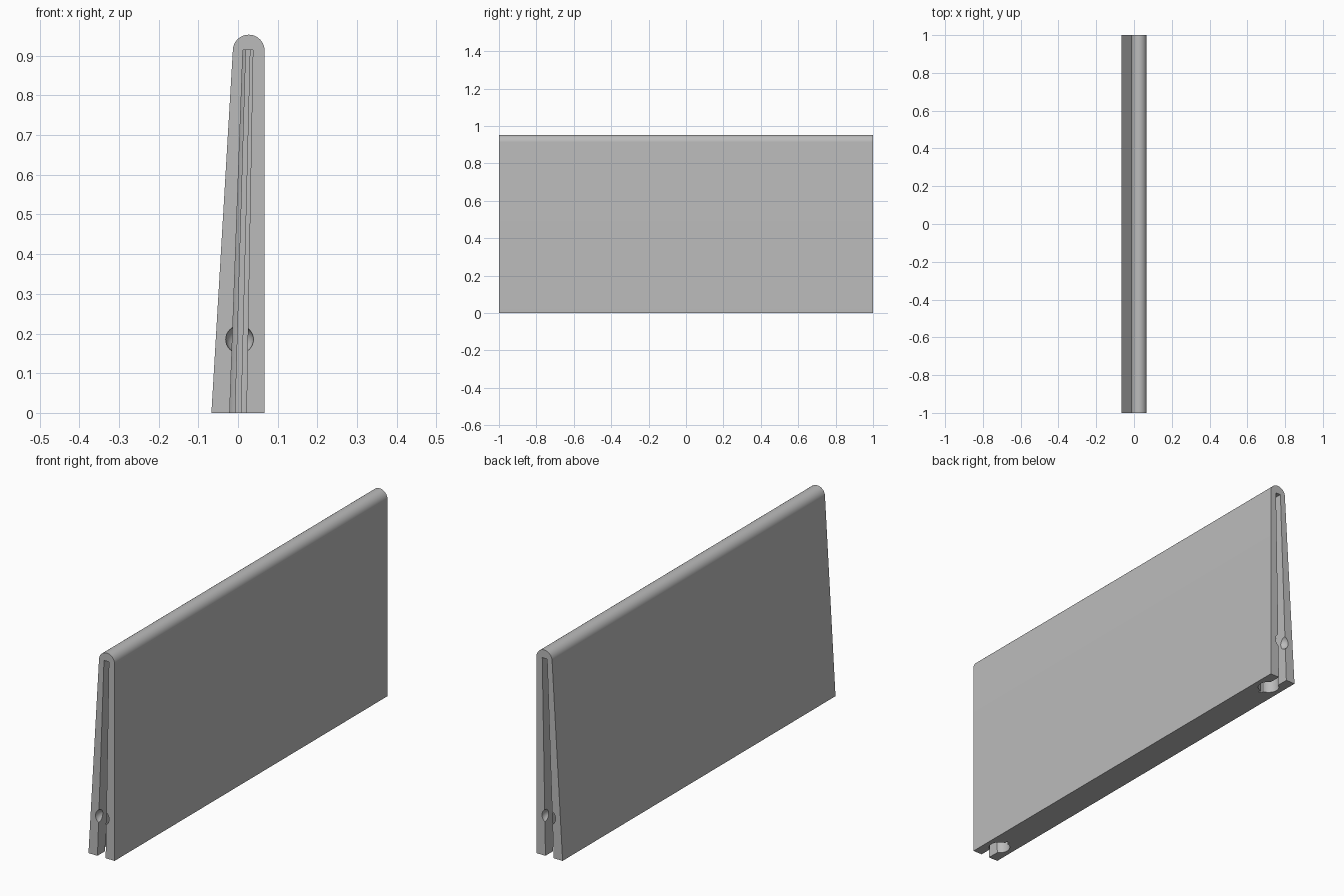
import bpy, bmesh, math
from mathutils import Vector

cube = bpy.data.objects.get("Cube")
if cube:
    bpy.data.objects.remove(cube)

grey = bpy.data.materials.new("neutral grey")
grey.use_nodes = True
colour = (0.5, 0.5, 0.5, 1)
grey.diffuse_color = colour
grey.node_tree.nodes["Principled BSDF"].inputs["Base Color"].default_value = colour


def make_object(name, bm):
    bmesh.ops.recalc_face_normals(bm, faces=bm.faces)
    mesh = bpy.data.meshes.new(name)
    bm.to_mesh(mesh)
    bm.free()
    mesh.materials.append(grey)
    obj = bpy.data.objects.new(name, mesh)
    bpy.context.collection.objects.link(obj)
    return obj


def loft(name, first, second):
    """Solid between two outlines with matching points."""
    bm = bmesh.new()
    a = [bm.verts.new(p) for p in first]
    b = [bm.verts.new(p) for p in second]
    bm.faces.new(a)
    bm.faces.new(b)
    for i in range(len(a)):
        j = (i + 1) % len(a)
        bm.faces.new((a[i], a[j], b[j], b[i]))
    return make_object(name, bm)


# Tapered panel with a rounded top edge
TOP_R, TOP_X, TOP_Z = 0.04, 0.027, 0.913
outline = [(-0.067, 0), (0.067, 0)]
for i in range(25):
    t = math.pi * i / 24
    outline.append((TOP_X + TOP_R * math.cos(t), TOP_Z + TOP_R * math.sin(t)))
panel = loft("panel", [(x, -1, z) for x, z in outline],
             [(x, 1, z) for x, z in outline])


def keyhole(side, x, z, slot, bore, groove):
    """Open slot leading to a round bore with a small groove at its back."""
    depth = 0.095
    pts = [(-slot, -0.03)]
    start, end = math.asin(slot / bore), math.pi - math.asin(groove / bore)
    for i in range(17):
        t = start + (end - start) * i / 16
        pts.append((-bore * math.sin(t), depth - bore * math.cos(t)))
    pts.append((-groove, depth + bore * 1.3))
    pts += [(-px, d) for px, d in reversed(pts)]
    return [Vector((x + px, side * (1 - d), z)) for px, d in pts]


# Slanted keyhole channel and round dimple cut into each end
cutters = []
for side, label in ((-1, "front"), (1, "back")):
    low = keyhole(side, 0, 0, 0.021, 0.045, 0.007)
    high = keyhole(side, 0.025, 0.915, 0.0125, 0.027, 0.005)
    below = [a - (b - a) * 0.02 for a, b in zip(low, high)]
    for p in below:
        p.z = -0.02
    for p in high:
        p.z = 0.915
    cutters.append(loft(label + "_channel_cutter", below, high))

    bm = bmesh.new()
    bmesh.ops.create_uvsphere(bm, u_segments=32, v_segments=16, radius=0.035)
    bmesh.ops.translate(bm, verts=bm.verts, vec=(0.004, side, 0.185))
    cutters.append(make_object(label + "_dimple_cutter", bm))

bpy.ops.object.select_all(action="DESELECT")
bpy.context.view_layer.objects.active = panel
panel.select_set(True)
for cutter in cutters:
    mod = panel.modifiers.new(cutter.name, "BOOLEAN")
    mod.operation = "DIFFERENCE"
    mod.solver = "EXACT"
    mod.object = cutter
    bpy.ops.object.modifier_apply(modifier=mod.name)
for cutter in cutters:
    bpy.data.objects.remove(cutter)

bpy.ops.object.shade_smooth_by_angle(angle=math.radians(30))
